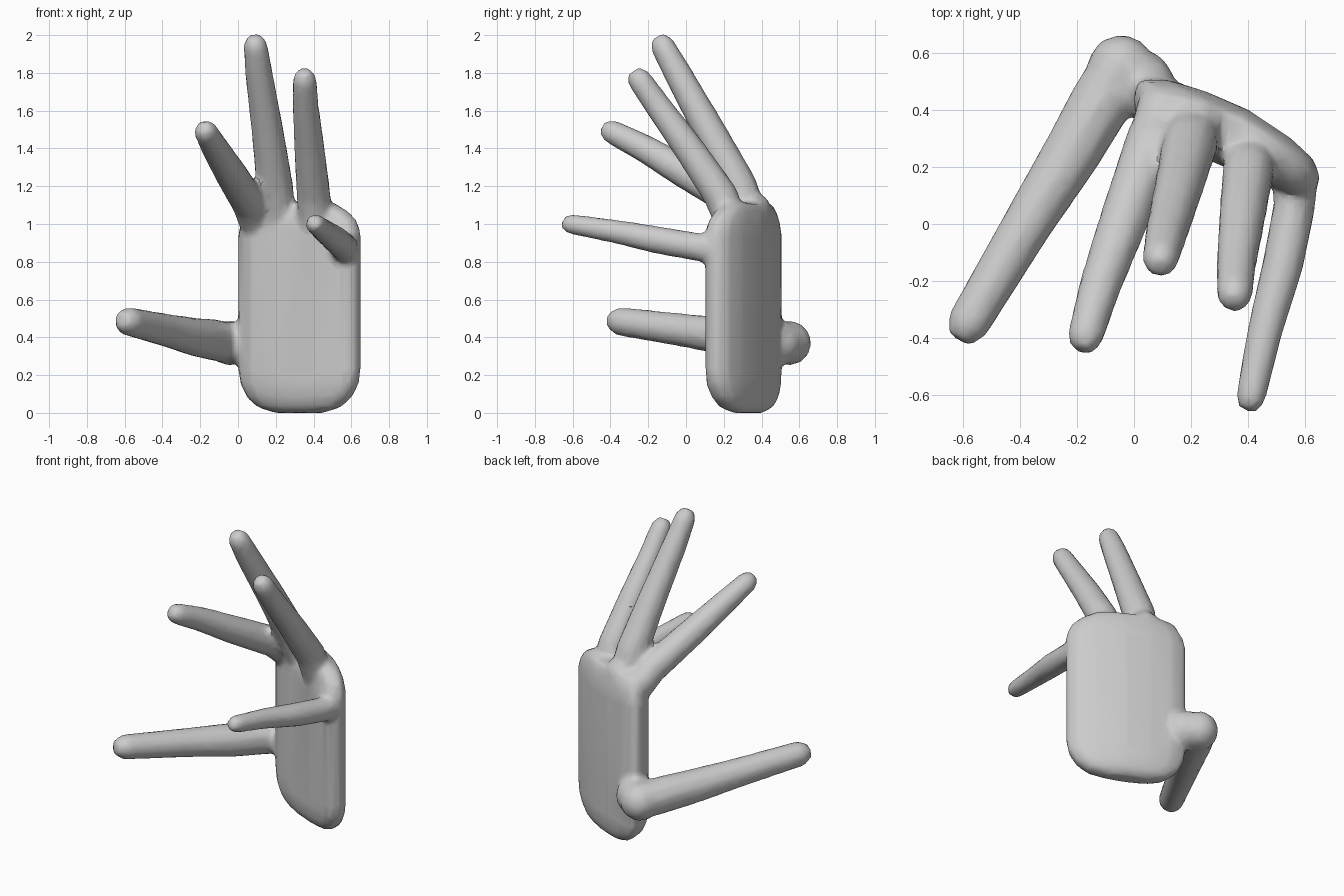
import bpy
import bmesh
import math
from mathutils import Matrix, Vector

cube = bpy.data.objects.get("Cube")
if cube:
    bpy.data.objects.remove(cube, do_unlink=True)

skin = bpy.data.materials.new("light grey")
skin.use_nodes = True
grey = (0.6, 0.6, 0.6, 1)
skin.diffuse_color = grey
skin.node_tree.nodes["Principled BSDF"].inputs["Base Color"].default_value = grey

bm = bmesh.new()


def loft(rings):
    """Closed solid through rings of points."""
    loops = [[bm.verts.new(p) for p in ring] for ring in rings]
    n = len(loops[0])
    for a, b in zip(loops, loops[1:]):
        for i in range(n):
            j = (i + 1) % n
            bm.faces.new((a[i], a[j], b[j], b[i]))
    bm.faces.new(loops[0][::-1])
    bm.faces.new(loops[-1])


def digit(points, radii, sides=10):
    """Tapered finger along a path, with a blunt tip."""
    pts = [Vector(p) for p in points]
    radii = list(radii)
    end = (pts[-1] - pts[-2]).normalized()
    pts.append(pts[-1] + end * radii[-1] * 0.75)
    radii.append(radii[-1] * 0.6)
    rings = []
    for i, (p, r) in enumerate(zip(pts, radii)):
        d = (pts[min(i + 1, len(pts) - 1)] - pts[max(i - 1, 0)]).normalized()
        u = d.cross(Vector((1, 0, 0))).normalized()
        v = d.cross(u)
        angles = [math.tau * k / sides for k in range(sides)]
        rings.append([p + (u * math.cos(t) + v * math.sin(t)) * r for t in angles])
    loft(rings)


def knuckle(centre, radius):
    """Rounded lump that fills out a joint."""
    bmesh.ops.create_icosphere(bm, subdivisions=2, radius=radius,
                               matrix=Matrix.Translation(centre))


# Palm: a curved slab, rounded off at the heel and the knuckles
section = [(0, .46), (.02, .505), (.12, .505), (.25, .465), (.4, .40), (.55, .3),
           (.63, .225), (.655, .155), (.62, .11), (.57, .1), (.4, .165), (.2, .25),
           (.06, .32), (.005, .38)]


def mid(x):
    return 0.42 - 0.12 * x - 0.5 * x * x


def palm_ring(z, width, depth):
    ring = []
    for x, y in section:
        nx = 0.325 + (x - 0.325) * width
        ring.append((nx, mid(nx) + (y - mid(x)) * depth, z))
    return ring


loft([palm_ring(*level) for level in (
    (0, .4, .4), (.03, .68, .72), (.08, .85, .9), (.15, .96, 1), (.23, 1, 1),
    (.6, 1, 1), (.95, 1, 1), (1.02, .93, .92), (1.07, .78, .8), (1.11, .58, .6))])

# Index finger
digit([(.1, .4, .98), (.06, .28, 1.11), (-.04, 0, 1.27), (-.12, -.22, 1.4),
       (-.172, -.4, 1.492)], [.085, .095, .087, .075, .064])
knuckle((.1, .39, 1.03), .1)
# Middle finger
digit([(.22, .35, 1.0), (.195, .28, 1.2), (.155, .12, 1.5), (.11, -.045, 1.8),
       (.092, -.127, 1.95)], [.09, .1, .087, .075, .065])
knuckle((.22, .35, 1.07), .105)
# Ring finger
digit([(.41, .25, .98), (.4, .185, 1.15), (.378, .015, 1.4), (.358, -.145, 1.62),
       (.352, -.25, 1.77)], [.09, .093, .083, .072, .065])
knuckle((.41, .25, 1.03), .1)
# Little finger
digit([(.57, .18, .86), (.56, .05, .88), (.52, -.15, .915), (.46, -.37, .96),
       (.408, -.615, 1)], [.08, .076, .074, .064, .054])

# Thumb, with its rounded root wrapping the palm edge
digit([(-.045, .54, .37), (-.12, .42, .385), (-.22, .245, .4), (-.37, .005, .435),
       (-.585, -.355, .485)], [.112, .112, .105, .09, .077])
knuckle((-.045, .545, .37), .122)
knuckle((.02, .49, .37), .125)

bmesh.ops.recalc_face_normals(bm, faces=bm.faces)
mesh = bpy.data.meshes.new("hand")
bm.to_mesh(mesh)
bm.free()
mesh.materials.append(skin)
hand = bpy.data.objects.new("hand", mesh)
bpy.context.collection.objects.link(hand)

# Fuse the parts into one skin with soft webbing, then thin it out
remesh = hand.modifiers.new("fuse", 'REMESH')
remesh.mode = 'VOXEL'
remesh.voxel_size = 0.016
soften = hand.modifiers.new("soften", 'SMOOTH')
soften.factor = 0.5
soften.iterations = 8
thin = hand.modifiers.new("thin", 'DECIMATE')
thin.ratio = 0.12

bpy.ops.object.select_all(action='DESELECT')
hand.select_set(True)
bpy.context.view_layer.objects.active = hand
bpy.ops.object.convert(target='MESH')
bpy.ops.object.shade_smooth_by_angle(angle=math.radians(35))
